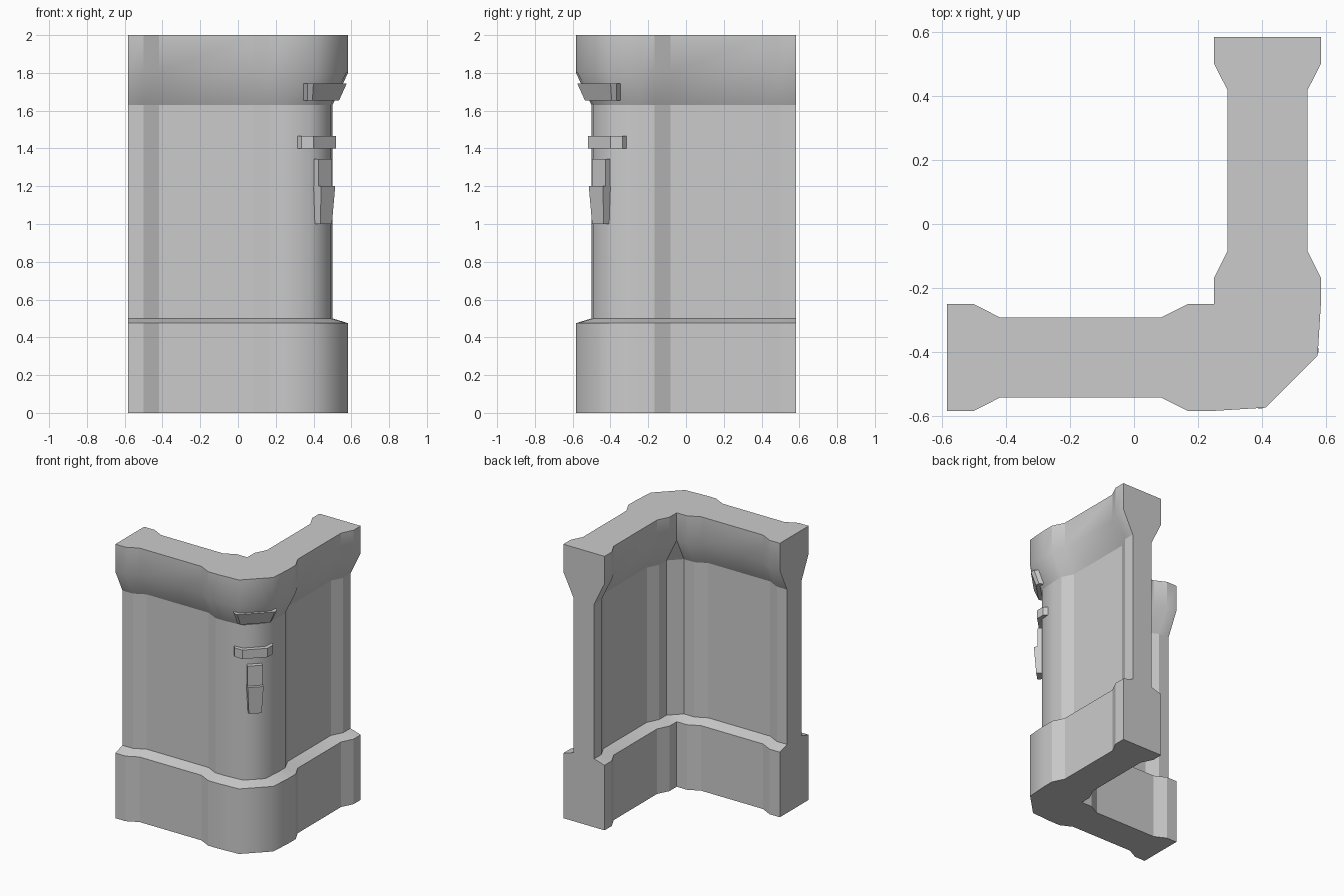
import bpy, bmesh, math
from mathutils import Vector

cube = bpy.data.objects.get("Cube")
if cube:
    bpy.data.objects.remove(cube, do_unlink=True)

stone = bpy.data.materials.new("grey_stone")
stone.use_nodes = True
GREY = (0.6, 0.6, 0.6, 1)
stone.diffuse_color = GREY
stone.node_tree.nodes["Principled BSDF"].inputs["Base Color"].default_value = GREY


def loft(name, rings, sharp):
    """Skin a stack of closed rings, cap both ends, sharpen edges by a rule."""
    bm = bmesh.new()
    rows = [[bm.verts.new(p) for p in ring] for ring in rings]
    n = len(rows[0])
    for low, high in zip(rows, rows[1:]):
        for i in range(n):
            j = (i + 1) % n
            bm.faces.new((low[i], low[j], high[j], high[i]))
    bm.faces.new(rows[0])
    bm.faces.new(rows[-1])
    bmesh.ops.remove_doubles(bm, verts=bm.verts, dist=0.0005)
    bmesh.ops.recalc_face_normals(bm, faces=bm.faces)
    for f in bm.faces:
        f.smooth = True
    for e in bm.edges:
        e.smooth = not sharp(e)
    mesh = bpy.data.meshes.new(name)
    bm.to_mesh(mesh)
    bm.free()
    mesh.materials.append(stone)
    ob = bpy.data.objects.new(name, mesh)
    bpy.context.collection.objects.link(ob)
    return ob


def swap(points):
    """Mirror a footprint half across the corner diagonal."""
    return [(-y, -x) for x, y in reversed(points)]


# Wall footprint: one leg with a recessed panel, mirrored to make the corner
E, D = 0.583, 0.083
STATIONS = ((-E, 0), (-0.5, 0), (-0.417, 0.042), (D, 0.042), (0.167, 0), (0.25, 0))


def footprint(inset, corner):
    outer = [(x, -E + d + inset) for x, d in STATIONS] + [corner]
    inner = [(x, -0.25 - d - inset) for x, d in reversed(STATIONS)]
    return outer + swap(outer) + swap(inner) + inner


wide = footprint(0, (0.41, -0.573))
shaft = footprint(D, (0.385, -0.49))
# the two inner corner points of the wide outline share one spot


def wall_sharp(e):
    a, b = (v.co for v in e.verts)
    mid = (a + b) / 2
    if abs(a.z - b.z) < 0.01:
        return abs(mid.z - 1.8) > 0.01
    rounded = mid.x > 0.3 and mid.y < -0.3 and mid.x - mid.y > 0.8
    return e.calc_face_angle(0) > math.radians(50 if rounded else 26.5)


levels = ((0, wide), (0.475, wide), (0.5, shaft), (1.63, shaft), (1.8, wide), (2, wide))
loft("corner_wall", [[(x, y, z) for x, y in ring] for z, ring in levels], wall_sharp)


# Raised ornaments on the rounded corner, laid out along and across the diagonal
def ornament(name, low, high):
    """low and high: height, then (out, side) points of one half of the outline."""
    rings = []
    for z, *half in (low, high):
        full = half + [(u, -v) for u, v in reversed(half)]
        rings.append([((u + v) / math.sqrt(2), (v - u) / math.sqrt(2), z) for u, v in full])
    return loft(name, rings, lambda e: e.calc_face_angle(0) > math.radians(20))


ornament("upper_tablet", (1.655, (0.59, 0.11), (0.635, 0.115), (0.657, 0.1)),
         (1.745, (0.59, 0.14), (0.665, 0.145), (0.69, 0.125)))
ornament("curved_band", (1.4, (0.55, 0.125), (0.605, 0.13), (0.65, 0.085)),
         (1.465, (0.55, 0.125), (0.605, 0.13), (0.65, 0.085)))
ornament("middle_block", (1.2, (0.59, 0.05), (0.652, 0.05)),
         (1.345, (0.59, 0.05), (0.652, 0.05)))
ornament("lower_block", (1.0, (0.59, 0.043), (0.66, 0.043)),
         (1.2, (0.59, 0.053), (0.675, 0.053)))
